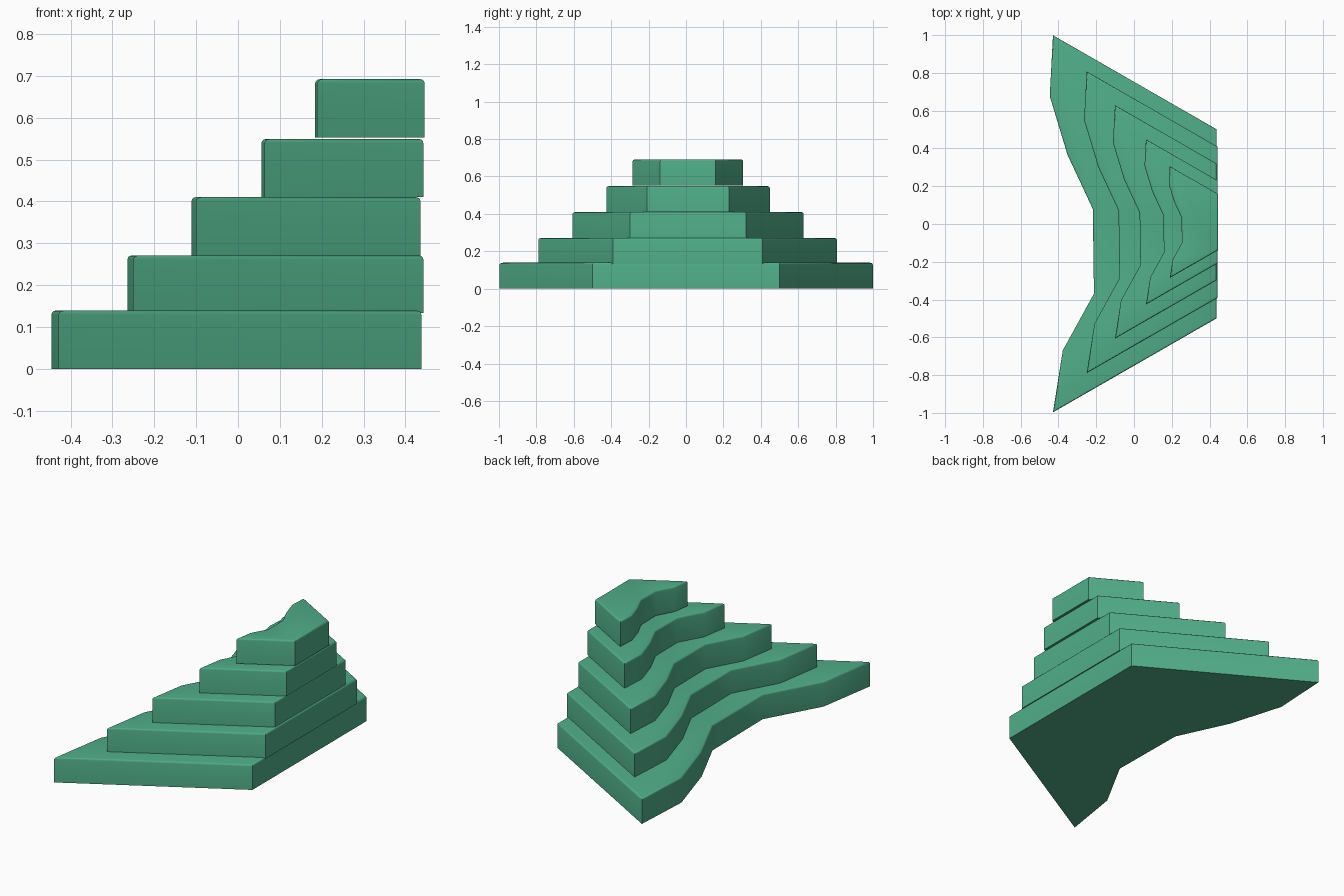
import bpy, bmesh, math

if "Cube" in bpy.data.objects:
    bpy.data.objects.remove(bpy.data.objects["Cube"])

green = bpy.data.materials.new("green")
green.diffuse_color = (0.08, 0.42, 0.25, 1)
green.use_nodes = True
green.node_tree.nodes["Principled BSDF"].inputs["Base Color"].default_value = green.diffuse_color

# Outline of the largest tier; x is measured from its straight right side
OUTLINE = [(0, 0.5), (-0.867, 0.998), (-0.884, 0.676), (-0.79, 0.365),
           (-0.656, 0.078), (-0.65, -0.37), (-0.815, -0.67),
           (-0.867, -0.998), (0, -0.5)]


def tier(name, scale, right, y_mid, z0, z1, rim=0.01):
    """Extrude the scaled outline and round its upper rim."""
    bm = bmesh.new()
    low = [bm.verts.new((right + x * scale, y_mid + y * scale, z0)) for x, y in OUTLINE]
    base = bm.faces.new(low)
    res = bmesh.ops.extrude_face_region(bm, geom=[base], use_keep_orig=True)
    high = [v for v in res["geom"] if isinstance(v, bmesh.types.BMVert)]
    bmesh.ops.translate(bm, vec=(0, 0, z1 - z0), verts=high)
    bmesh.ops.recalc_face_normals(bm, faces=bm.faces[:])
    edges = [e for e in bm.edges if all(v in high for v in e.verts)]
    bmesh.ops.bevel(bm, geom=edges, offset=rim, segments=3, profile=0.5,
                    affect='EDGES')
    me = bpy.data.meshes.new(name)
    bm.to_mesh(me)
    bm.free()
    me.materials.append(green)
    ob = bpy.data.objects.new(name, me)
    bpy.context.collection.objects.link(ob)
    bpy.ops.object.select_all(action='DESELECT')
    ob.select_set(True)
    bpy.context.view_layer.objects.active = ob
    bpy.ops.object.shade_smooth_by_angle(angle=math.radians(35))


# Five stacked tiers: scale, right side x, middle y, bottom z, top z
TIERS = [(1.0, 0.438, 0.001, 0.0, 0.139),
         (0.80, 0.443, 0.009, 0.133, 0.271),
         (0.619, 0.436, 0.011, 0.271, 0.410),
         (0.438, 0.443, 0.011, 0.410, 0.549),
         (0.296, 0.446, 0.010, 0.553, 0.692)]
for i, t in enumerate(TIERS, 1):
    tier(f"tier_{i}", *t)
